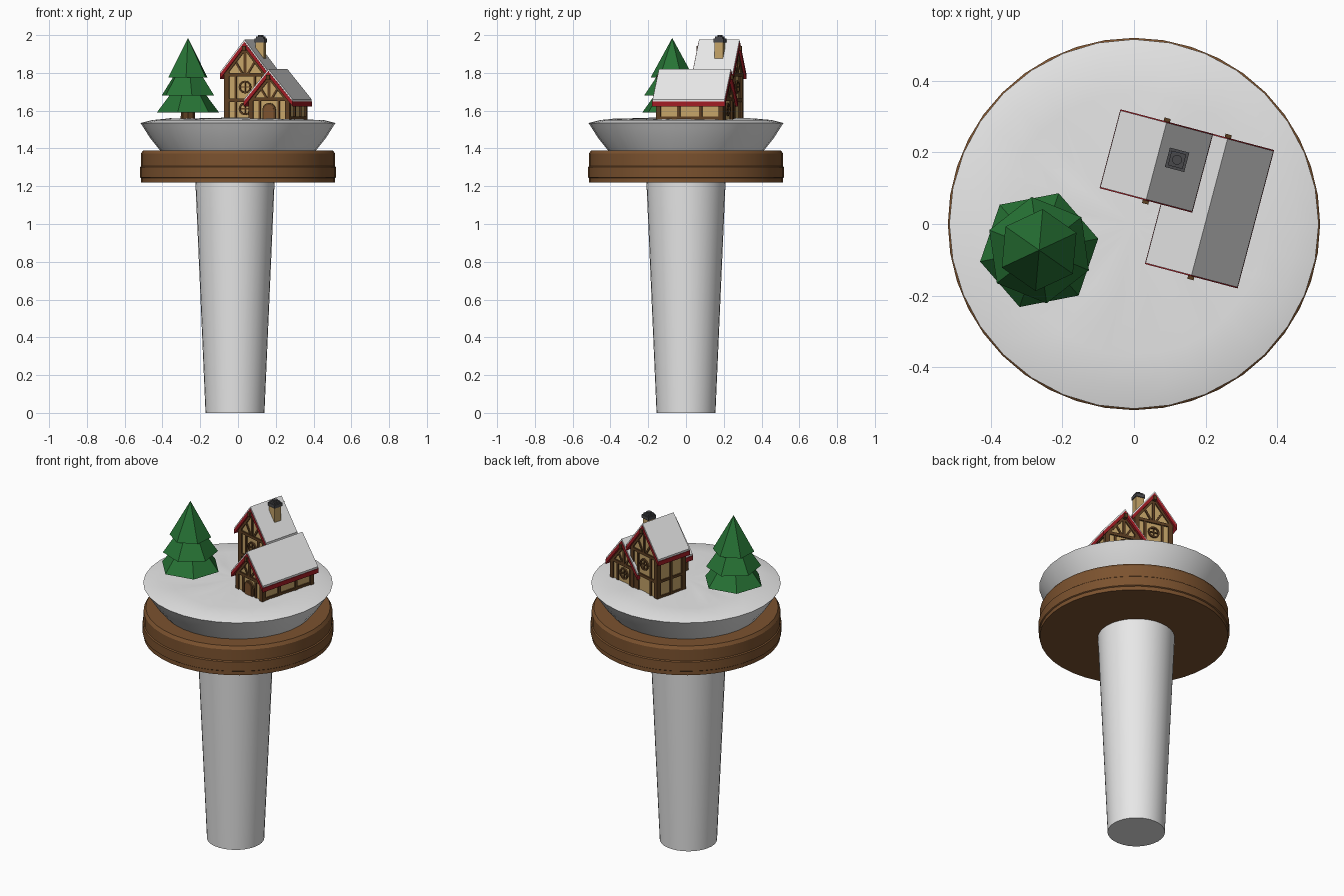
import bpy, bmesh, math, random
from mathutils import Matrix, Vector

if "Cube" in bpy.data.objects:
    bpy.data.objects.remove(bpy.data.objects["Cube"])

random.seed(4)


def material(name, r, g, b):
    m = bpy.data.materials.new(name)
    m.diffuse_color = (r, g, b, 1)
    m.use_nodes = True
    m.node_tree.nodes["Principled BSDF"].inputs["Base Color"].default_value = m.diffuse_color
    return m


SNOW = material("snow_white", 0.8, 0.8, 0.8)
WOOD = material("base_brown", 0.20, 0.085, 0.028)
GREEN = material("pine_green", 0.02, 0.17, 0.035)
PLASTER = material("plaster_tan", 0.56, 0.37, 0.14)
TIMBER = material("timber_brown", 0.11, 0.05, 0.016)
RED = material("trim_red", 0.36, 0.012, 0.018)
GREY = material("chimney_grey", 0.065, 0.065, 0.07)


def finish(bm, name, mat, smooth=None):
    bmesh.ops.remove_doubles(bm, verts=bm.verts, dist=1e-5)
    bmesh.ops.recalc_face_normals(bm, faces=bm.faces)
    me = bpy.data.meshes.new(name)
    bm.to_mesh(me)
    bm.free()
    me.materials.append(mat)
    ob = bpy.data.objects.new(name, me)
    bpy.context.collection.objects.link(ob)
    if smooth:
        bpy.ops.object.select_all(action='DESELECT')
        ob.select_set(True)
        bpy.context.view_layer.objects.active = ob
        bpy.ops.object.shade_smooth_by_angle(angle=math.radians(smooth))
    return ob


def lathe(bm, profile, seg, cx=0, cy=0, turn=0):
    """Revolve (radius, z) points around a vertical axis."""
    rings = []
    for r, z in profile:
        rings.append([bm.verts.new((cx + r * math.cos(turn + math.tau * i / seg),
                                    cy + r * math.sin(turn + math.tau * i / seg), z))
                      for i in range(seg)])
    for a, b in zip(rings, rings[1:]):
        for i in range(seg):
            j = (i + 1) % seg
            bm.faces.new((a[i], a[j], b[j], b[i]))


# stem, wooden ring and snow bowl
bm = bmesh.new()
lathe(bm, [(0, 0), (0.156, 0), (0.21, 1.23), (0, 1.23)], 32, cx=-0.016)
finish(bm, "stem", SNOW, 35)

bm = bmesh.new()
lathe(bm, [(0, 1.22), (0.514, 1.22), (0.514, 1.243), (0.52, 1.247), (0.52, 1.301),
           (0.514, 1.306), (0.514, 1.372), (0.502, 1.39), (0, 1.39)], 40)
finish(bm, "wooden_base", WOOD, 30)

bm = bmesh.new()
lathe(bm, [(0, 1.38), (0.405, 1.38), (0.465, 1.455), (0.5, 1.51), (0.516, 1.535),
           (0.456, 1.55), (0.366, 1.554), (0.2, 1.556), (0, 1.558)], 32)
bmesh.ops.remove_doubles(bm, verts=bm.verts, dist=1e-5)
for v in bm.verts:
    if v.co.z > 1.551:
        v.co.z += random.uniform(-0.004, 0.007)
finish(bm, "snow_bowl", SNOW, 30)

# pine tree
TX, TY = -0.265, -0.073
bm = bmesh.new()
lathe(bm, [(0, 1.53), (0.04, 1.53), (0.036, 1.62), (0, 1.62)], 8, TX, TY)
finish(bm, "tree_trunk", TIMBER)
bm = bmesh.new()
for r, z0, rt, z1, turn in ((0.168, 1.59, 0.085, 1.70, 11), (0.15, 1.68, 0.07, 1.80, 38),
                            (0.115, 1.775, 0, 1.985, 25)):
    lathe(bm, [(0, z0 + 0.03), (r, z0), (rt, z1), (0, z1)], 6, TX, TY, math.radians(turn))
finish(bm, "tree_branches", GREEN)


def box(bm, M, c, d, tilt=0):
    """Box at c with full sizes d, tilted about the local y axis."""
    T = M @ Matrix.Translation(c) @ Matrix.Rotation(tilt, 4, 'Y') @ Matrix.Diagonal((*d, 1))
    bmesh.ops.create_cube(bm, size=1, matrix=T)


def prism(bm, M, pts, y0, y1):
    """Extrude an (x, z) outline along local y."""
    a = [bm.verts.new(M @ Vector((x, y0, z))) for x, z in pts]
    b = [bm.verts.new(M @ Vector((x, y1, z))) for x, z in pts]
    bm.faces.new(a)
    bm.faces.new(b[::-1])
    for i in range(len(pts)):
        j = (i + 1) % len(pts)
        bm.faces.new((a[i], a[j], b[j], b[i]))


def chevron(hw, ze, zr, drop, t):
    return [(-hw, ze - drop), (0, zr - drop), (hw, ze - drop),
            (hw, ze - drop - t), (0, zr - drop - t), (-hw, ze - drop - t)]


def window(bm, M, y, z, r=0.034):
    """Round frame with a cross, on a gable at local y."""
    pts = [(math.cos(math.tau * i / 12), math.sin(math.tau * i / 12)) for i in range(12)]
    for i in range(12):
        p, q = pts[i], pts[(i + 1) % 12]
        quad = [(k * s[0], z + k * s[1]) for s, k in ((p, r), (q, r), (q, r * .74), (p, r * .74))]
        prism(bm, M, quad, y - 0.009, y + 0.009)
    box(bm, M, (0, y, z), (0.006, 0.013, r * 1.7))
    box(bm, M, (0, y, z), (r * 1.7, 0.013, 0.006))


def house(name, cx, cy, roof_len, wall_len, ze, zr, beams, windows, side_posts):
    M = Matrix.Translation((cx, cy, 0)) @ Matrix.Rotation(math.radians(-14.8), 4, 'Z')
    hw, rw, base = 0.105, 0.133, 1.535
    slope = (zr - ze) / rw
    top = zr - slope * hw - 0.035
    # plaster walls
    bm = bmesh.new()
    prism(bm, M, [(-hw, base), (hw, base), (hw, top), (0, zr - 0.035), (-hw, top)],
          -wall_len, wall_len)
    finish(bm, name + "_walls", PLASTER)
    # snow on the roof, red trim below it
    bm = bmesh.new()
    prism(bm, M, chevron(rw, ze, zr, 0, 0.02), -roof_len, roof_len)
    finish(bm, name + "_roof_snow", SNOW)
    bm = bmesh.new()
    prism(bm, M, chevron(rw + 0.001, ze, zr, 0.012, 0.026), -roof_len - 0.003, roof_len + 0.003)
    finish(bm, name + "_roof_trim", RED)
    # timber frame
    bm = bmesh.new()
    for s in (-1, 1):
        y = s * wall_len
        prism(bm, M, chevron(hw, zr - slope * hw, zr, 0.036, 0.022), y - 0.008, y + 0.008)
        box(bm, M, (0, s * (roof_len - 0.01), zr - 0.045), (0.018, 0.045, 0.024))
        for sx in (-1, 1):
            box(bm, M, (sx * (hw - 0.005), y - s * 0.005, (base + top) / 2),
                (0.026, 0.026, top - base))
        for z in beams:
            box(bm, M, (0, y, z), (2 * hw, 0.016, 0.017))
        zk = beams[-1]
        box(bm, M, (0, y, (zk + zr - 0.05) / 2), (0.015, 0.015, zr - 0.05 - zk))
        for sx in (-1, 1):
            box(bm, M, (sx * 0.032, y, zk + 0.035), (0.011, 0.013, 0.08), sx * 0.55)
            box(bm, M, (sx * 0.052, y, (base + zk) / 2), (0.013, 0.013, zk - base))
        # long side: posts and rails
        for z in [1.562, top - 0.01] + list(beams[:-1]):
            box(bm, M, (s * hw, 0, z), (0.014, 2 * wall_len, 0.015))
        for p in side_posts:
            box(bm, M, (s * hw, p, (base + top) / 2), (0.015, 0.016, top - base))
    for s, z in windows:
        window(bm, M, s * wall_len, z)
    finish(bm, name + "_timber_frame", TIMBER)
    return M


big = house("tall_house", 0.0625, 0.176, 0.111, 0.094, 1.805, 1.976, (1.655, 1.79),
            ((-1, 1.725), (1, 1.725), (-1, 1.61)), (0,))
small = house("low_house", 0.211, 0.0475, 0.197, 0.176, 1.66, 1.821, (1.66,),
              ((1, 1.607),), (-0.06, 0.06))

# arched door with frame
for nm, r, y, m in (("door_frame", 0.036, 0.011, TIMBER), ("door", 0.026, 0.014, WOOD)):
    arch = [(-r, 1.54), (r, 1.54)] + [(r * math.cos(a * math.pi / 6),
                                       1.605 + r * math.sin(a * math.pi / 6)) for a in range(7)]
    bm = bmesh.new()
    prism(bm, small, arch, -0.176 - y, -0.17)
    finish(bm, nm, m)

# chimney
bm = bmesh.new()
box(bm, big, (0.055, 0.018, 1.92), (0.046, 0.046, 0.09))
finish(bm, "chimney_shaft", PLASTER)
bm = bmesh.new()
box(bm, big, (0.055, 0.018, 1.972), (0.056, 0.056, 0.02))
box(bm, big, (0.055, 0.018, 1.984), (0.042, 0.042, 0.016))
c = big @ Vector((0.055, 0.018, 0))
lathe(bm, [(0, 1.98), (0.014, 1.98), (0.014, 2.0), (0, 2.0)], 10, c.x, c.y)
finish(bm, "chimney_cap", GREY)
